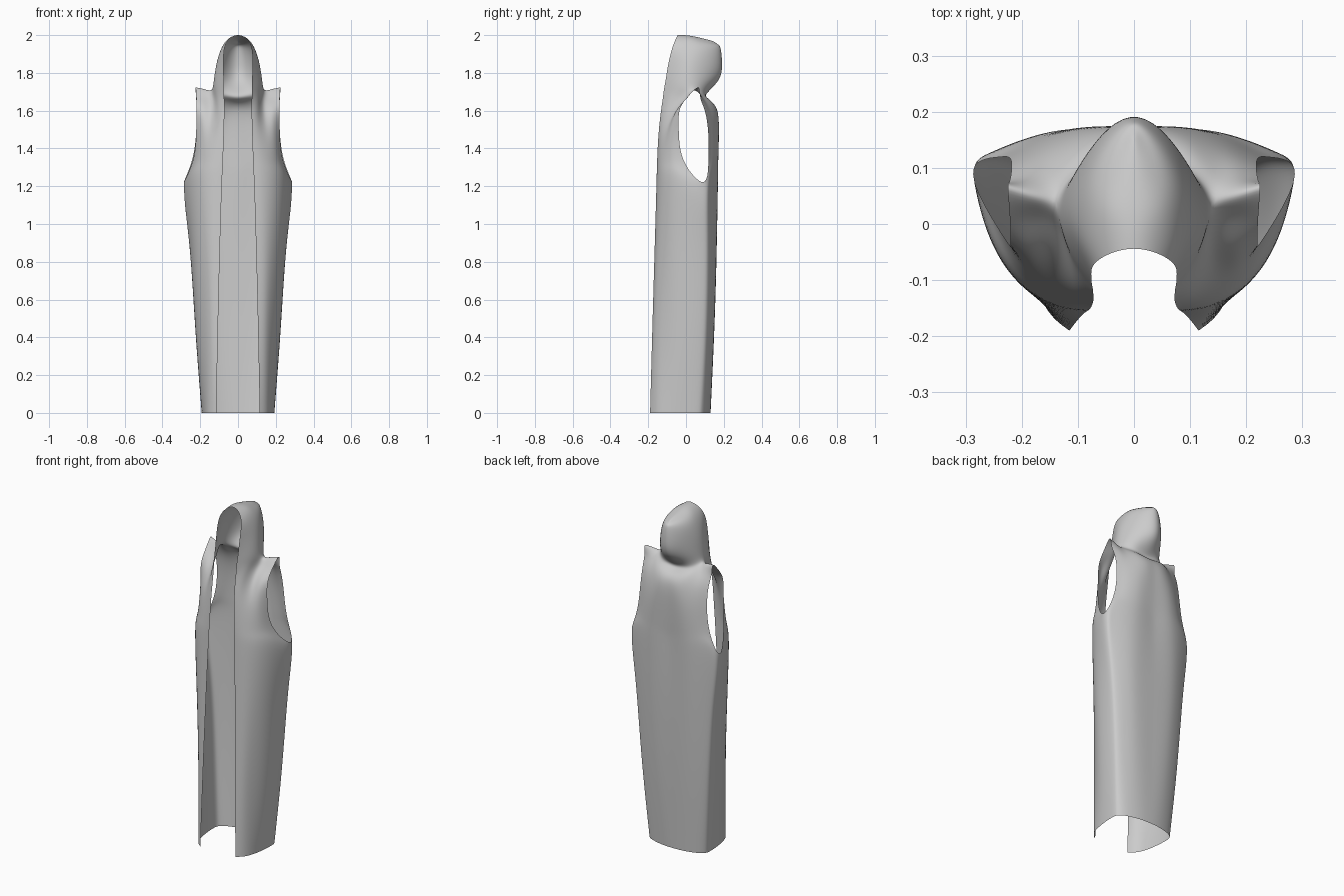
import bpy, math

# Each row: height, then (x, y) or (x, y, z) points of the right half
# Front panel: from the open front edge out to the side seam / armhole
front_panel = [
    (0.00, [(.115, -.19), (.145, -.165), (.17, -.12), (.187, -.04), (.192, .05)]),
    (0.45, [(.106, -.178), (.145, -.16), (.18, -.115), (.218, -.03), (.226, .07)]),
    (0.90, [(.095, -.165), (.145, -.152), (.195, -.11), (.24, -.03), (.257, .08)]),
    (1.22, [(.085, -.156), (.135, -.147), (.2, -.11), (.255, -.03), (.288, .09)]),
    (1.33, [(.08, -.153), (.125, -.143), (.175, -.115), (.215, -.07), (.24, -.01)]),
    (1.48, [(.075, -.145), (.11, -.13), (.15, -.105), (.19, -.08), (.222, -.037)]),
    (1.60, [(.072, -.132), (.105, -.105), (.137, -.055), (.18, -.053), (.22, -.035)]),
    (1.67, [(.073, -.122), (.11, -.07), (.136, -.005), (.18, .01), (.221, .008)]),
    (1.71, [(.073, -.117), (.115, -.05), (.14, .04), (.18, .05, 1.715), (.225, .065, 1.725)]),
]
# Back panel: from the side seam / armhole in to the centre back
back_panel = [
    (0.00, [(.192, .05), (.18, .085), (.15, .105), (.1, .12), (.05, .128), (0, .13)]),
    (0.45, [(.226, .07), (.212, .11), (.17, .13), (.115, .145), (.055, .15), (0, .15)]),
    (0.90, [(.257, .08), (.242, .12), (.19, .145), (.13, .16), (.06, .163), (0, .163)]),
    (1.22, [(.288, .09), (.26, .125), (.2, .15), (.13, .167), (.06, .168), (0, .165)]),
    (1.33, [(.245, .118), (.22, .132), (.18, .152), (.12, .168), (.06, .17), (0, .168)]),
    (1.48, [(.222, .118), (.195, .132), (.16, .15), (.11, .168), (.055, .174), (0, .173)]),
    (1.60, [(.218, .1), (.185, .115), (.15, .13), (.1, .152), (.05, .165), (0, .165)]),
    (1.67, [(.222, .075), (.18, .085), (.145, .09), (.1, .12, 1.66), (.05, .127, 1.655), (0, .13, 1.65)]),
    (1.71, [(.225, .065, 1.725), (.18, .05, 1.715), (.14, .04), (.1, .09, 1.695),
            (.05, .105, 1.69), (0, .105, 1.685)]),
]
# Hood: from the face opening round to the centre back, closing at the crown
hood = [
    (1.71, [(.073, -.117), (.115, -.05), (.14, .04), (.1, .09, 1.695), (.05, .105, 1.69), (0, .105, 1.685)]),
    (1.76, [(.075, -.108), (.115, -.04), (.127, .03), (.1, .1), (.052, .15), (0, .172)]),
    (1.85, [(.076, -.093), (.104, -.03), (.113, .03), (.093, .1), (.052, .163), (0, .19)]),
    (1.93, [(.072, -.073), (.084, -.03), (.087, .03), (.076, .09), (.045, .15), (0, .183)]),
    (1.98, [(.045, -.054), (.05, -.015), (.05, .03), (.043, .08, 1.97), (.028, .13, 1.96), (0, .17, 1.95)]),
    (2.00, [(0, -.044), (0, -.01), (0, .03, 1.995), (0, .08, 1.985), (0, .12, 1.975), (0, .15, 1.965)]),
]

verts, index, faces = [], {}, []


def vid(p, z, side):
    """Index of a point, welding points that coincide."""
    co = (p[0] * side, p[1], p[2] if len(p) > 2 else z)
    key = tuple(round(c, 4) + 0.0 for c in co)
    if key not in index:
        index[key] = len(verts)
        verts.append(co)
    return index[key]


def add_patch(rows, side):
    grid = [[vid(p, z, side) for p in pts] for z, pts in rows]
    for r0, r1 in zip(grid, grid[1:]):
        for i in range(len(r0) - 1):
            f = [r0[i], r0[i + 1], r1[i + 1], r1[i]]
            faces.append(f if side > 0 else f[::-1])


for side in (1, -1):
    for patch in (front_panel, back_panel, hood):
        add_patch(patch, side)

# Sleeveless hooded cloak: one open sheet of cloth
mesh = bpy.data.meshes.new("hooded_cloak")
mesh.from_pydata(verts, [], faces)
cloak = bpy.data.objects.new("hooded_cloak", mesh)
bpy.context.collection.objects.link(cloak)
sub = cloak.modifiers.new("smooth_cloth", 'SUBSURF')
sub.levels = sub.render_levels = 3
sub.boundary_smooth = 'PRESERVE_CORNERS'

# Nudge the cage so the smoothed cloth passes through the drawn points
for _ in range(4):
    bpy.context.view_layer.update()
    done = cloak.evaluated_get(bpy.context.evaluated_depsgraph_get()).data
    gaps = [(v[0] - d.co.x, v[1] - d.co.y, v[2] - d.co.z) for v, d in zip(verts, done.vertices)]
    for v, g in zip(mesh.vertices, gaps):
        if math.hypot(*g) < 0.1:
            v.co.x, v.co.y, v.co.z = v.co.x + g[0] * .9, v.co.y + g[1] * .9, v.co.z + g[2] * .9
    mesh.update()
    cloak.update_tag()

bpy.context.view_layer.objects.active = cloak
cloak.select_set(True)
bpy.ops.object.shade_smooth()
